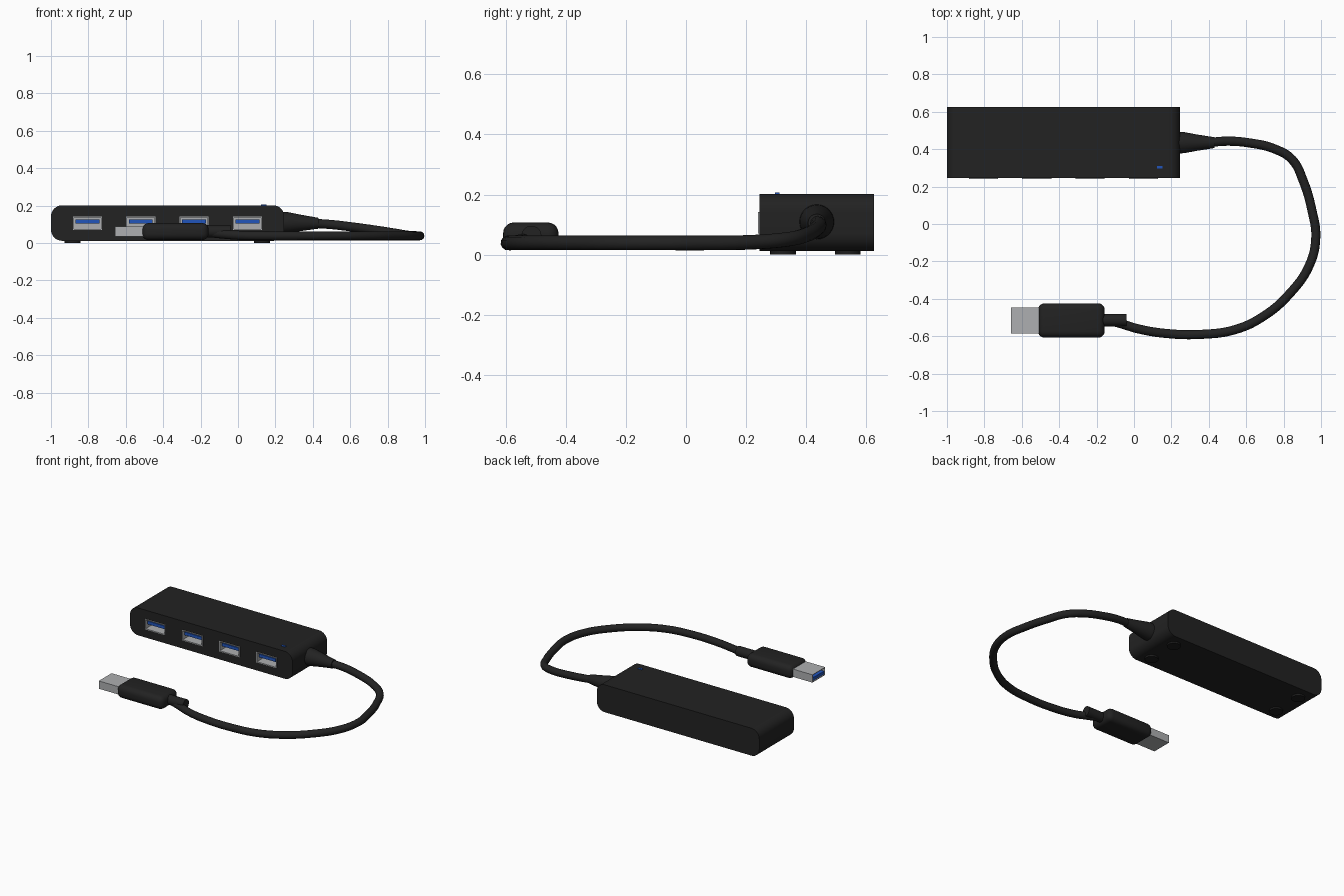
import bpy, bmesh, math
from mathutils import Matrix, Vector

if "Cube" in bpy.data.objects:
    bpy.data.objects.remove(bpy.data.objects["Cube"])


def material(name, rgb):
    m = bpy.data.materials.new(name)
    m.diffuse_color = (*rgb, 1)
    m.use_nodes = True
    m.node_tree.nodes["Principled BSDF"].inputs["Base Color"].default_value = m.diffuse_color
    return m


BLACK = material("black plastic", (0.016, 0.016, 0.016))
RUBBER = material("black rubber", (0.012, 0.012, 0.012))
METAL = material("steel", (0.42, 0.43, 0.44))
BLUE = material("blue plastic", (0.015, 0.09, 0.5))


def finish(bm, name, mat, smooth=False):
    bmesh.ops.recalc_face_normals(bm, faces=bm.faces)
    me = bpy.data.meshes.new(name)
    bm.to_mesh(me)
    bm.free()
    me.materials.append(mat)
    ob = bpy.data.objects.new(name, me)
    bpy.context.collection.objects.link(ob)
    if smooth:
        select(ob)
        bpy.ops.object.shade_smooth_by_angle(angle=math.radians(35))
    return ob


def select(ob):
    bpy.ops.object.select_all(action='DESELECT')
    ob.select_set(True)
    bpy.context.view_layer.objects.active = ob


def box_bm(lo, hi):
    lo, hi = Vector(lo), Vector(hi)
    bm = bmesh.new()
    bmesh.ops.create_cube(bm, size=1, matrix=Matrix.Translation((lo + hi) / 2)
                          @ Matrix.Diagonal((*(hi - lo), 1)))
    return bm


def box(name, lo, hi, mat):
    return finish(box_bm(lo, hi), name, mat)


def socket(name, lo, hi, mouth, depth, wall=0.008):
    """Metal box hollowed out from the face pointing toward mouth."""
    bm = box_bm(lo, hi)
    mouth = Vector(mouth)
    bm.normal_update()
    face = max(bm.faces, key=lambda f: f.normal.dot(mouth))
    bmesh.ops.inset_region(bm, faces=[face], thickness=wall)
    face = bmesh.ops.extrude_discrete_faces(bm, faces=[face])["faces"][0]
    bmesh.ops.translate(bm, verts=face.verts, vec=-mouth * depth)
    return finish(bm, name, METAL)


def tapered(name, rings, y, z0, mat):
    """Round part along x from (x, radius, z) rings."""
    bm = bmesh.new()
    n, loops = 28, []
    for x, r, z in rings:
        loops.append([bm.verts.new((x, y + r * math.cos(2 * math.pi * i / n),
                                    z0 + z + r * math.sin(2 * math.pi * i / n))) for i in range(n)])
    for a, b in zip(loops, loops[1:]):
        for i in range(n):
            bm.faces.new((a[i], a[(i + 1) % n], b[(i + 1) % n], b[i]))
    bm.faces.new(loops[0])
    bm.faces.new(loops[-1])
    return finish(bm, name, mat, True)


# Hub housing: rounded profile running front to back
bm = box_bm((-1, 0.245, 0.012), (0.247, 0.625, 0.202))
edges = [e for e in bm.edges if abs(e.verts[0].co.y - e.verts[1].co.y) > 0.1]
bmesh.ops.bevel(bm, geom=edges, offset=0.06, segments=8, profile=0.5, affect='EDGES')
hub = finish(bm, "hub_housing", BLACK)

# Port openings, shells and tongues
for i in range(4):
    x = -0.805 + i * 0.285
    cutter = box("port_cutter", (x - 0.077, 0.2, 0.071), (x + 0.077, 0.38, 0.141), BLACK)
    cutter.hide_render = True
    select(hub)
    mod = hub.modifiers.new("port", 'BOOLEAN')
    mod.operation = 'DIFFERENCE'
    mod.solver = 'EXACT'
    mod.object = cutter
    bpy.ops.object.modifier_apply(modifier=mod.name)
    bpy.data.objects.remove(cutter)
    socket(f"port_shell_{i + 1}", (x - 0.078, 0.24, 0.07), (x + 0.078, 0.375, 0.142),
           (0, -1, 0), 0.12)
    box(f"port_tongue_{i + 1}", (x - 0.064, 0.25, 0.106), (x + 0.064, 0.362, 0.127), BLUE)
select(hub)
bpy.ops.object.shade_smooth_by_angle(angle=math.radians(30))

# Indicator light
box("indicator_light", (0.123, 0.296, 0.198), (0.153, 0.311, 0.206), BLUE)

# Round feet
for fx in (-0.885, 0.128):
    for fy in (0.323, 0.538):
        bm = bmesh.new()
        bmesh.ops.create_cone(bm, cap_ends=True, segments=24, radius1=0.043, radius2=0.043,
                              depth=0.016, matrix=Matrix.Translation((fx, fy, 0.008)))
        finish(bm, "foot", RUBBER, True)

# Strain relief at the hub
tapered("hub_strain_relief", [(0.24, 0.058, 0), (0.27, 0.056, 0), (0.34, 0.043, -0.001),
                              (0.43, 0.029, -0.003)], 0.435, 0.109, BLACK)

# Cable looping from hub to plug
path = [(0.38, 0.433, 0.107), (0.50, 0.443, 0.099), (0.62, 0.433, 0.085), (0.75, 0.402, 0.067),
        (0.845, 0.345, 0.052), (0.905, 0.23, 0.042), (0.952, 0.07, 0.039), (0.972, -0.07, 0.039),
        (0.938, -0.22, 0.039), (0.83, -0.375, 0.039), (0.69, -0.495, 0.039), (0.54, -0.565, 0.039),
        (0.36, -0.59, 0.039), (0.17, -0.585, 0.039), (0.02, -0.56, 0.041), (-0.08, -0.53, 0.048),
        (-0.17, -0.51, 0.058)]
cu = bpy.data.curves.new("cable", 'CURVE')
cu.dimensions = '3D'
cu.bevel_depth = 0.0245
cu.bevel_resolution = 4
cu.resolution_u = 6
cu.use_fill_caps = True
sp = cu.splines.new('BEZIER')
sp.bezier_points.add(len(path) - 1)
for p, co in zip(sp.bezier_points, path):
    p.co = co
    p.handle_left_type = p.handle_right_type = 'AUTO'
cu.materials.append(BLACK)
cable = bpy.data.objects.new("cable", cu)
bpy.context.collection.objects.link(cable)
select(cable)
bpy.ops.object.convert(target='MESH')
bpy.ops.object.shade_smooth_by_angle(angle=math.radians(40))

# Plug grip with its cable collar
bm = box_bm((-0.513, -0.608, 0.016), (-0.157, -0.424, 0.107))
bmesh.ops.bevel(bm, geom=bm.edges[:], offset=0.035, segments=5, profile=0.5, affect='EDGES')
finish(bm, "plug_grip", BLACK, True)
tapered("plug_collar", [(-0.18, 0.033, 0), (-0.04, 0.033, 0)], -0.514, 0.063, BLACK)

# Metal connector with tongue
socket("plug_connector", (-0.658, -0.586, 0.034), (-0.48, -0.446, 0.088), (-1, 0, 0), 0.12, 0.006)
box("plug_tongue", (-0.654, -0.579, 0.041), (-0.535, -0.453, 0.062), BLUE)
